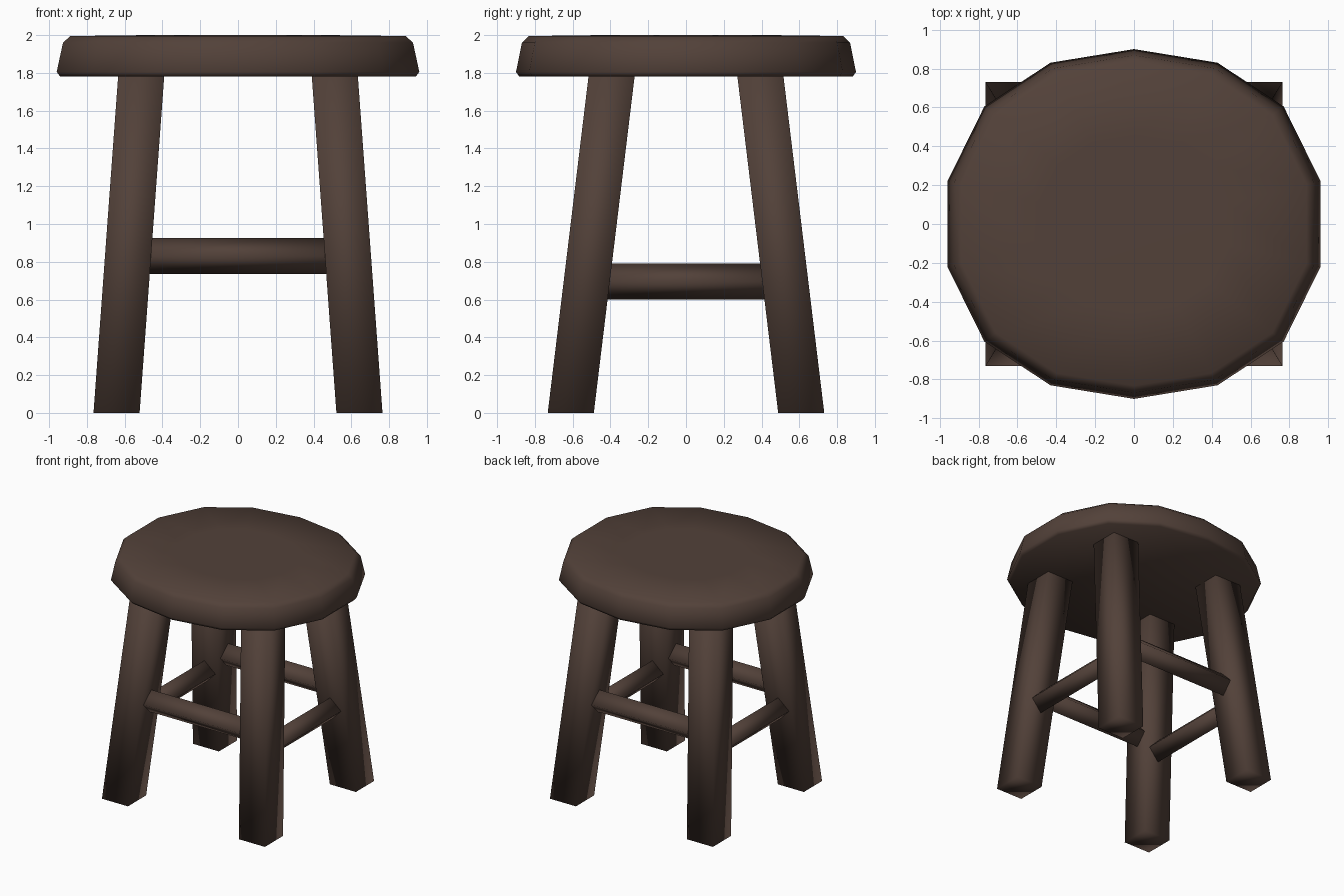
import bpy, bmesh

if "Cube" in bpy.data.objects:
    bpy.data.objects.remove(bpy.data.objects["Cube"])

wood = bpy.data.materials.new("dark brown wood")
wood.diffuse_color = (0.085, 0.053, 0.041, 1)
wood.use_nodes = True
wood.node_tree.nodes["Principled BSDF"].inputs["Base Color"].default_value = wood.diffuse_color


def loft(name, rings):
    """Skin a stack of equal-length vertex rings and cap both ends."""
    bm = bmesh.new()
    loops = [[bm.verts.new(p) for p in ring] for ring in rings]
    n = len(loops[0])
    for a, b in zip(loops, loops[1:]):
        for i in range(n):
            j = (i + 1) % n
            bm.faces.new((a[i], a[j], b[j], b[i]))
    bm.faces.new(loops[0][::-1])
    bm.faces.new(loops[-1])
    bmesh.ops.recalc_face_normals(bm, faces=bm.faces)
    for f in bm.faces:
        f.smooth = True
    mesh = bpy.data.meshes.new(name)
    bm.to_mesh(mesh)
    bm.free()
    mesh.materials.append(wood)
    ob = bpy.data.objects.new(name, mesh)
    bpy.context.collection.objects.link(ob)
    return ob


# Seat: 14-sided slab, slightly flattened front and back, with a bevelled rim
quarter = [(0.96, 0.22), (0.77, 0.605), (0.43, 0.83)]
half = quarter + [(0, 0.9)] + [(-x, y) for x, y in quarter[::-1]]
outline = half + [(-x, -y) for x, y in half]
profile = [(0.98, 1.78), (1.0, 1.805), (0.965, 1.96), (0.925, 1.995), (0.5, 2.0)]
loft("seat", [[(x * s, y * s, z) for x, y in outline] for s, z in profile])

# Legs: splayed square posts with level ends
H = 0.122
square = [(-H, -H), (H, -H), (H, H), (-H, H)]
for sy, row in ((-1, "front"), (1, "back")):
    for sx, side in ((-1, "left"), (1, "right")):
        rings = [[(sx * cx + x, sy * cy + y, z) for x, y in square]
                 for cx, cy, z in ((0.643, 0.61, 0), (0.512, 0.393, 1.79))]
        loft(f"{row}_{side}_leg", rings)

# Rungs: square bars standing on edge, higher at front and back than at the sides
R = 0.095
diamond = [(0, R), (R, 0), (0, -R), (-R, 0)]
for s, row, side in ((-1, "front", "left"), (1, "back", "right")):
    loft(f"{row}_rung", [[(e, s * 0.515 + u, 0.83 + v) for u, v in diamond]
                         for e in (-0.55, 0.55)])
    loft(f"{side}_rung", [[(s * 0.59 + u, e, 0.695 + v) for u, v in diamond]
                          for e in (-0.5, 0.5)])
